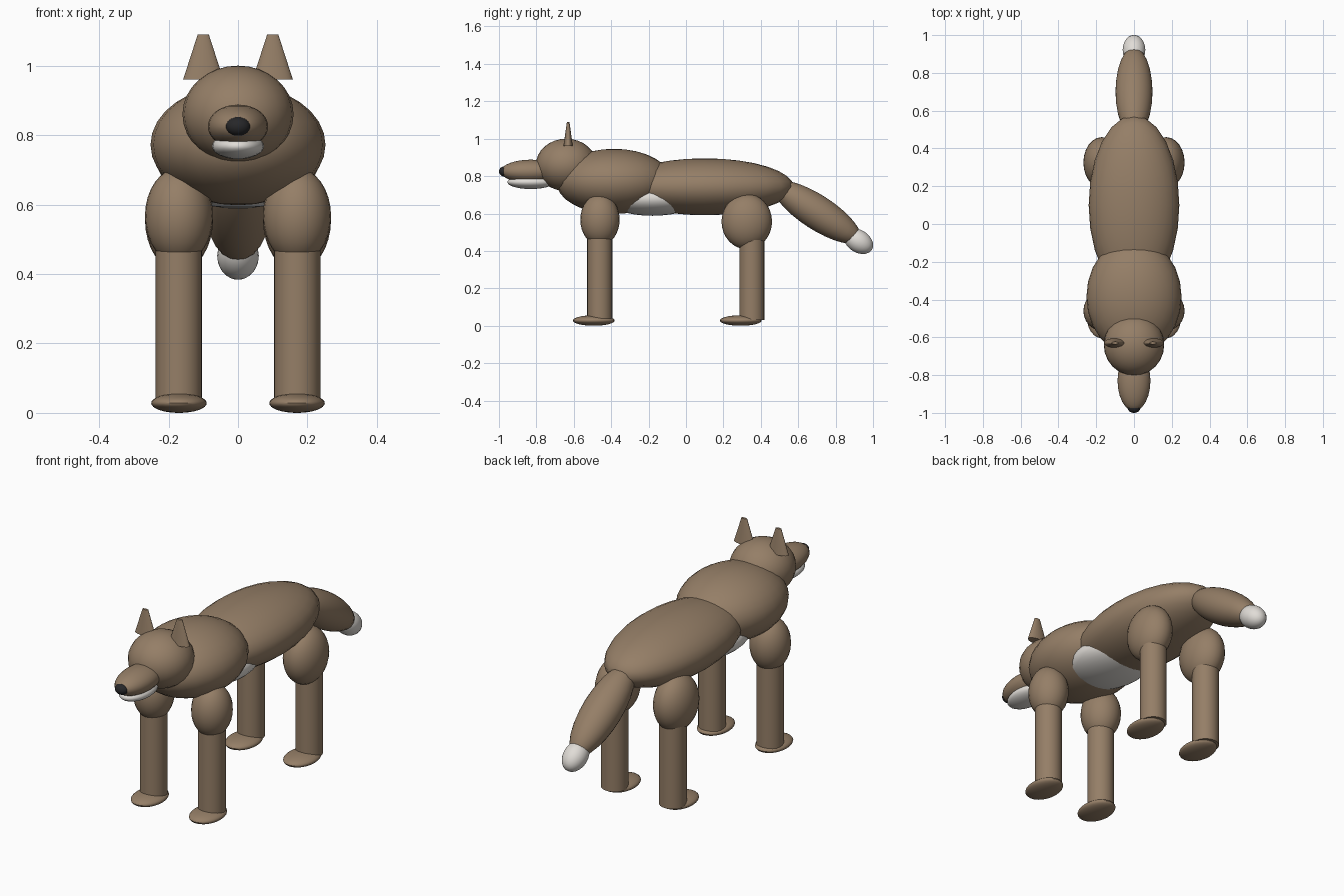
import bpy
import math

cube = bpy.data.objects.get("Cube")
if cube:
    bpy.data.objects.remove(cube, do_unlink=True)


def make_material(name, rgb):
    mat = bpy.data.materials.new(name)
    mat.use_nodes = True
    colour = (*rgb, 1.0)
    mat.diffuse_color = colour
    mat.node_tree.nodes["Principled BSDF"].inputs["Base Color"].default_value = colour
    return mat


fur = make_material("brown fur", (0.30, 0.21, 0.135))
white = make_material("white fur", (0.75, 0.72, 0.68))
black = make_material("nose black", (0.02, 0.02, 0.022))


def finish(name, mat, scale):
    ob = bpy.context.object
    ob.name = name
    ob.scale = scale
    ob.data.materials.append(mat)
    bpy.ops.object.transform_apply(location=False, rotation=False, scale=True)
    bpy.ops.object.shade_smooth_by_angle(angle=math.radians(40))
    return ob


def ellipsoid(name, centre, radii, mat=fur, pitch=0.0):
    bpy.ops.mesh.primitive_uv_sphere_add(segments=24, ring_count=16, radius=1,
                                         location=centre)
    ob = finish(name, mat, radii)
    ob.rotation_euler.x = math.radians(pitch)
    return ob


def frustum(name, centre, bottom, top, height, stretch_y=1.0):
    bpy.ops.mesh.primitive_cone_add(vertices=24, radius1=bottom, radius2=top,
                                    depth=height, location=centre)
    return finish(name, fur, (1, stretch_y, 1))


# Torso
ellipsoid("body", (0, 0.10, 0.743), (0.24, 0.475, 0.152))
ellipsoid("chest", (0, -0.385, 0.772), (0.252, 0.31, 0.174))
ellipsoid("belly", (0, -0.18, 0.68), (0.19, 0.25, 0.092), white)

# Head
ellipsoid("head", (0, -0.64, 0.86), (0.16, 0.163, 0.14))
ellipsoid("muzzle", (0, -0.83, 0.825), (0.087, 0.16, 0.063))
ellipsoid("lower_jaw", (0, -0.83, 0.768), (0.075, 0.125, 0.037), white)
ellipsoid("nose", (0, -0.972, 0.825), (0.035, 0.028, 0.027), black)

# Tail
ellipsoid("tail", (0, 0.70, 0.607), (0.098, 0.275, 0.092), pitch=-33)
ellipsoid("tail_tip", (0, 0.922, 0.452), (0.06, 0.085, 0.06), white, pitch=-33)

# Ears and legs on both sides
for side, sx in (("left", 1), ("right", -1)):
    frustum(side + "_ear", (0.10 * sx, -0.63, 1.025), 0.058, 0.016, 0.13, 0.43)
    x = 0.17 * sx
    for end, thigh_y, thigh_z, thigh_ry, thigh_rz, shin_y, paw_y in (
            ("front", -0.46, 0.567, 0.105, 0.138, -0.461, -0.493),
            ("back", 0.325, 0.557, 0.135, 0.148, 0.352, 0.293)):
        part = f"{end}_{side}_"
        ellipsoid(part + "upper_leg", (x, thigh_y, thigh_z),
                  (0.098, thigh_ry, thigh_rz))
        frustum(part + "lower_leg", (x, shin_y, 0.25), 0.067, 0.067, 0.44)
        ellipsoid(part + "paw", (x, paw_y, 0.028), (0.08, 0.112, 0.028))
